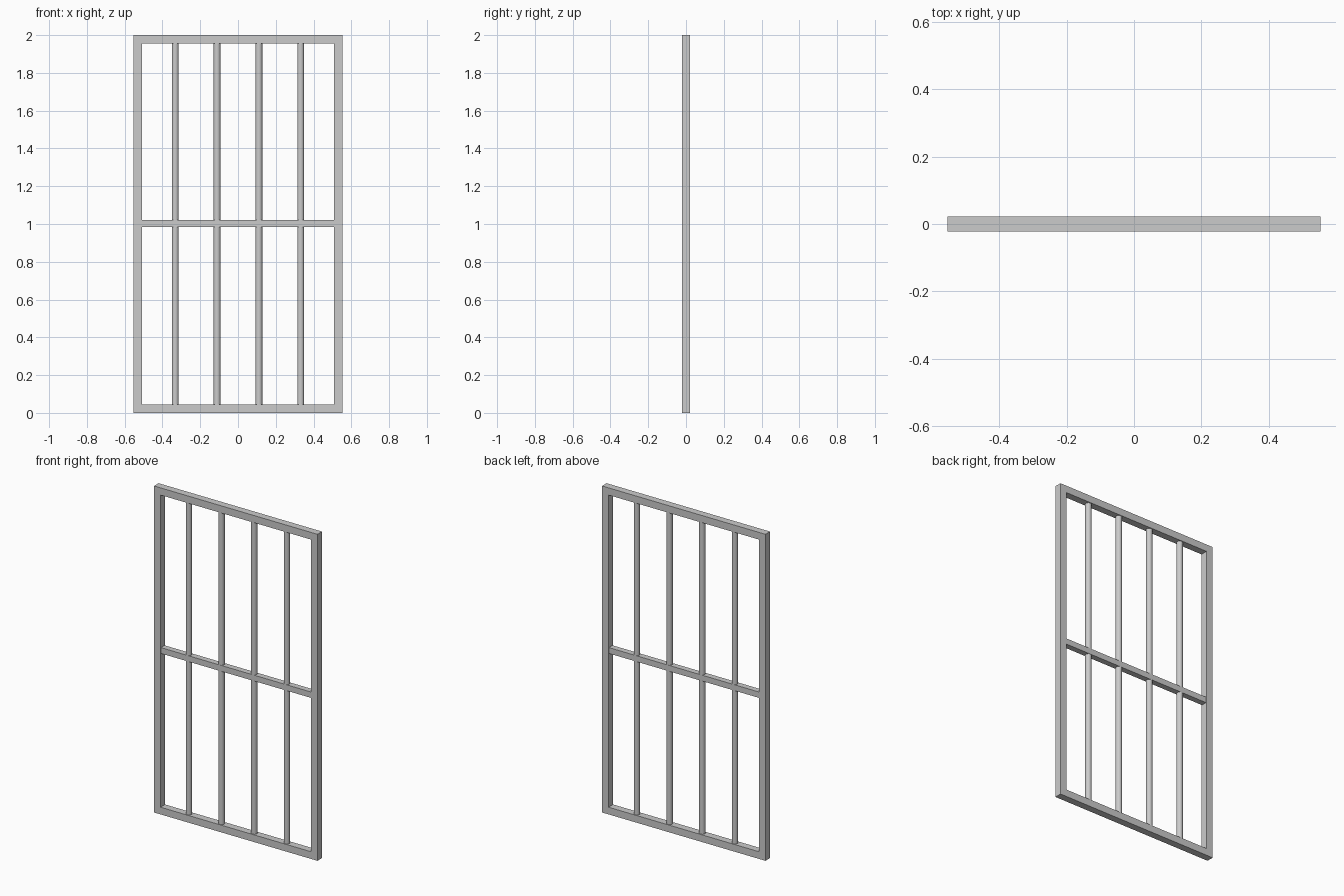
import bpy, bmesh

if "Cube" in bpy.data.objects:
    bpy.data.objects.remove(bpy.data.objects["Cube"])

W, H = 1.107, 2.0      # outer size
T = 0.044              # frame tube width and depth
R = 0.036              # middle rail height/depth and bar diameter


def make_object(name, bm):
    bmesh.ops.recalc_face_normals(bm, faces=bm.faces)
    mesh = bpy.data.meshes.new(name)
    bm.to_mesh(mesh)
    bm.free()
    obj = bpy.data.objects.new(name, mesh)
    bpy.context.collection.objects.link(obj)
    return obj


# Outer frame: mitred rectangular ring extruded through its depth
def rect(bm, inset):
    x = W / 2 - inset
    pts = [(-x, inset), (x, inset), (x, H - inset), (-x, H - inset)]
    return [bm.verts.new((px, -T / 2, pz)) for px, pz in pts]


bm = bmesh.new()
outer, inner = rect(bm, 0), rect(bm, T)
faces = [bm.faces.new((outer[i], outer[(i + 1) % 4], inner[(i + 1) % 4], inner[i]))
         for i in range(4)]
ext = bmesh.ops.extrude_face_region(bm, geom=faces, use_keep_orig=True)
moved = [g for g in ext["geom"] if isinstance(g, bmesh.types.BMVert)]
bmesh.ops.translate(bm, verts=moved, vec=(0, T, 0))
make_object("outer_frame", bm)

# Horizontal middle rail
bm = bmesh.new()
bmesh.ops.create_cube(bm, size=1)
bmesh.ops.scale(bm, verts=bm.verts, vec=(W - 2 * T, R, R))
bmesh.ops.translate(bm, verts=bm.verts, vec=(0, 0, 1.002))
make_object("middle_rail", bm)

# Round vertical bars, above and below the rail
spacing = W / 5
for level, z0, z1 in (("lower", T, 1.002 - R / 2), ("upper", 1.002 + R / 2, H - T)):
    for i in range(4):
        bpy.ops.mesh.primitive_cylinder_add(
            vertices=24, radius=R / 2, depth=z1 - z0,
            location=((i - 1.5) * spacing, 0, (z0 + z1) / 2))
        bar = bpy.context.object
        bar.name = f"{level}_bar_{i + 1}"
        bpy.ops.object.shade_smooth_by_angle()
